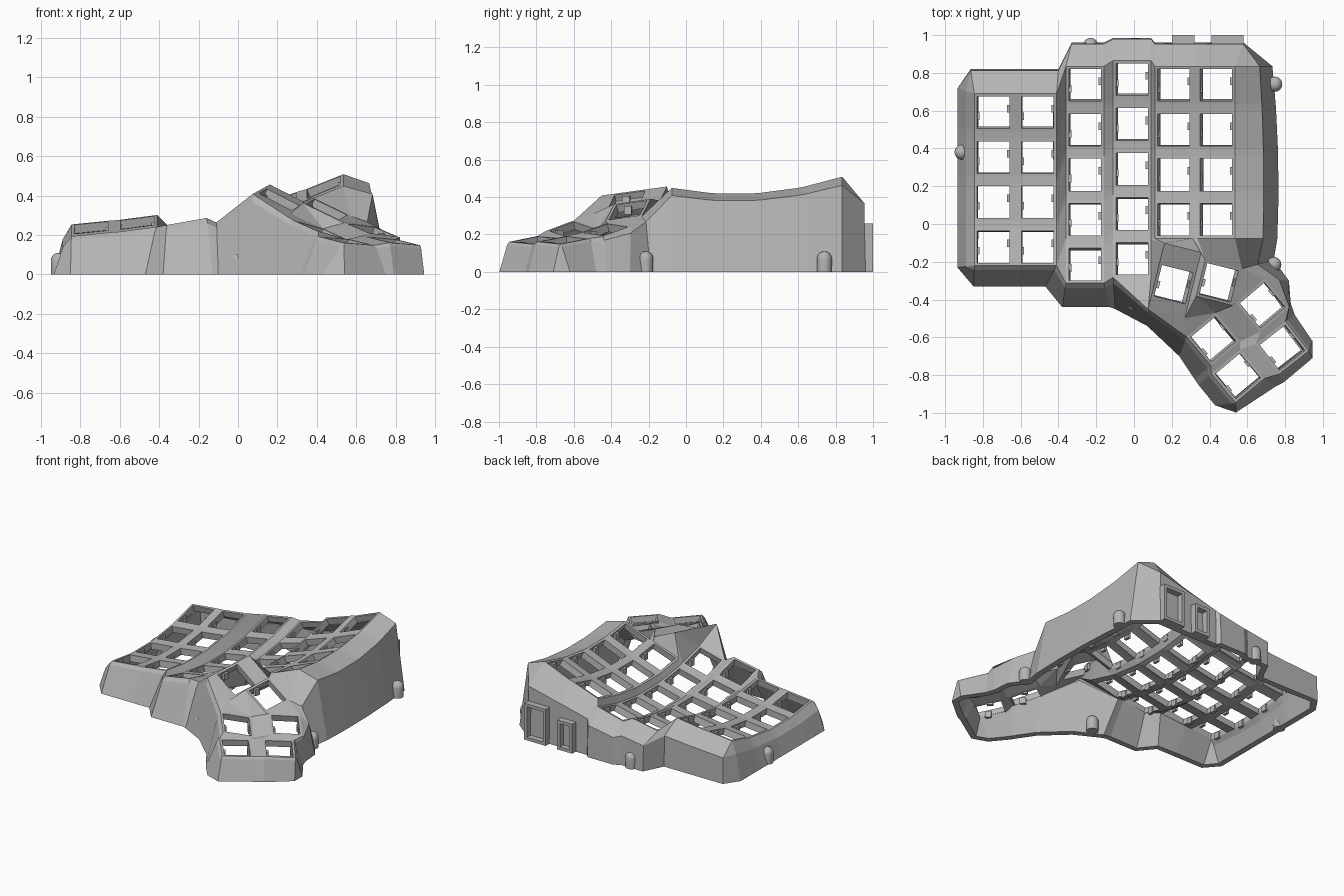
import bpy, bmesh, math
from mathutils import Vector, Matrix

cube = bpy.data.objects.get("Cube")
if cube:
    bpy.data.objects.remove(cube)

TONE = (0.46, 0.46, 0.46, 1)
grey = bpy.data.materials.new("matte grey")
grey.use_nodes = True
grey.diffuse_color = TONE
grey.node_tree.nodes["Principled BSDF"].inputs["Base Color"].default_value = TONE

OUTER, HOLE, THICK = 0.1, 0.085, 0.045


def finish(name, bm):
    mesh = bpy.data.meshes.new(name)
    bm.to_mesh(mesh)
    bm.free()
    mesh.materials.append(grey)
    obj = bpy.data.objects.new(name, mesh)
    bpy.context.collection.objects.link(obj)
    return obj


def add_box(bm, center, size, rot=0.0):
    m = Matrix.Translation(center) @ Matrix.Rotation(rot, 4, 'Z') @ Matrix.Diagonal((*size, 1))
    bmesh.ops.create_cube(bm, size=1, matrix=m)


shell = bmesh.new()
clips = bmesh.new()


def face(*pts):
    """Add a face, dropping repeated neighbouring points."""
    keep = [p for i, p in enumerate(pts) if (p - pts[i - 1]).length > 1e-5]
    if len(keep) > 2:
        shell.faces.new([shell.verts.new(p) for p in keep])


def key(x, y, z, gx, gy, degrees=0, front=OUTER, back=OUTER):
    """Frame around a square key hole; returns corners front-left, counter-clockwise."""
    turn = Matrix.Rotation(math.radians(degrees), 3, 'Z')

    def place(dx, dy, dz=0):
        d = turn @ Vector((dx, dy, 0))
        return Vector((x + d.x, y + d.y, z + dz + gx * d.x + gy * d.y))

    def ring(side, lo, hi):
        return [place(-side, -lo), place(side, -lo), place(side, hi), place(-side, hi)]
    outer, inner = ring(OUTER, front, back), ring(HOLE, HOLE, HOLE)
    for i in range(4):
        j = (i + 1) % 4
        face(outer[i], outer[j], inner[j], inner[i])
    # switch clips on both sides of the hole
    for s in (-1, 1):
        add_box(clips, place(s * (HOLE - 0.003), 0.02 * s, -0.035),
                (0.02, 0.04, 0.045), math.radians(degrees))
    return outer


# finger columns: x, y of back key, rows, lowest height, sideways slope
columns = [(-0.745, 0.59, 4, 0.175, 0.10), (-0.51, 0.59, 4, 0.20, 0.13),
           (-0.26, 0.735, 5, 0.18, 0.18), (-0.01, 0.765, 5, 0.20, 0.25),
           (0.21, 0.735, 4, 0.30, 0.34), (0.435, 0.735, 4, 0.38, 0.40)]
PITCH, BOWL = 0.237, 3.6
grid = []
for x, y_back, rows, z, slope in columns:
    col = []
    for r in range(rows):
        dy = (2 - r) * PITCH
        col.append(key(x, y_back - r * PITCH, z + dy * dy / BOWL, slope, 2 * dy / BOWL))
    grid.append(col)

# webs between rows, columns and corners
for c, col in enumerate(grid):
    for a, b in zip(col, col[1:]):
        face(b[3], b[2], a[1], a[0])
    if c + 1 < len(grid):
        pairs = list(zip(col, grid[c + 1]))
        for l, r in pairs:
            face(l[1], r[0], r[3], l[2])
        for (l, r), (l2, r2) in zip(pairs, pairs[1:]):
            face(l2[2], r2[3], r[0], l[1])
A, B, C, D, E, F = grid
face(B[3][1], C[4][0], C[4][3], C[3][0])

# thumb cluster
t1 = key(0.21, -0.32, 0.38, -0.45, 0.25, -14, front=0.16, back=0.2)
t2 = key(0.45, -0.31, 0.33, -0.42, 0.25, -14)
t3 = key(0.68, -0.43, 0.225, -0.25, 0.15, 40)
t4 = key(0.42, -0.61, 0.225, -0.35, 0.08, 40)
t5 = key(0.785, -0.655, 0.17, -0.15, 0.08, 38)
t6 = key(0.55, -0.805, 0.17, -0.15, 0.08, 40)
for web in (
        (t1[1], t2[0], t2[3], t1[2]), (t4[1], t3[0], t3[3], t4[2]),
        (t6[1], t5[0], t5[3], t6[2]), (t6[3], t6[2], t4[1], t4[0]),
        (t5[3], t5[2], t3[1], t3[0]), (t6[2], t5[3], t3[0], t4[1]),
        (t1[0], t4[3], t1[1]), (t1[1], t4[3], t4[2]), (t1[1], t4[2], t2[0]),
        (t2[0], t4[2], t3[3], t2[1]), (t2[1], t3[3], t3[2], t2[2]),
        (D[4][0], t1[0], D[4][1]),
        (D[4][1], t1[0], t1[3]), (D[4][1], t1[3], D[4][2]),
        (D[4][2], t1[3], E[3][0]), (D[3][1], D[4][2], E[3][0]),
        (E[3][0], t1[3], t1[2], E[3][1]), (E[3][1], t1[2], t2[3]),
        (E[3][1], t2[3], F[3][0]), (F[3][0], t2[3], t2[2], F[3][1])):
    face(*web)

# skirt: plate edge point, ground point, shoulder reach, shoulder drop
skirt = []


def edge(p, x, y, reach, drop):
    skirt.append((p, Vector((x, y, 0)), reach, drop))


for k in A:
    for p in (k[3], k[0]):
        edge(p, -0.935, p.y * 1.04, 0.5, 0.3)
FRONT = (0.2, 0.1)
for p, x, y in ((A[3][0], -0.85, -0.33), (A[3][1], -0.64, -0.33), (B[3][0], -0.6, -0.33),
                (B[3][1], -0.47, -0.33), (C[4][0], -0.38, -0.44), (C[4][1], -0.13, -0.44),
                (D[4][0], -0.1, -0.45), (t1[0], 0.07, -0.54),
                (t4[3], 0.24, -0.70), (t4[0], 0.32, -0.82), (t6[3], 0.34, -0.85),
                (t6[0], 0.43, -0.96), (t6[0], 0.54, -0.998), (t6[1], 0.75, -0.86),
                (t5[0], 0.79, -0.84), (t5[1], 0.945, -0.71), (t5[1], 0.945, -0.62),
                (t5[2], 0.85, -0.48), (t3[1], 0.83, -0.42)):
    edge(p, x, y, *FRONT)
edge(t3[2], 0.82, -0.30, 0.6, 0.15)
edge(t2[2], 0.74, -0.19, 0.5, 0.1)
for k in reversed(F):
    for p in (k[1], k[2]):
        edge(p, 0.765 - 0.08 * (p.y - 0.2) ** 2, p.y, 0.66, 0.09)
BACK = (0.95, 0.28)
edge(F[0][2], 0.58, 0.96, *BACK)
for col, y in ((F, 0.96), (E, 0.96), (D, 0.985), (C, 0.96)):
    for p in ((col[0][3],) if col is F else (col[0][2], col[0][3])):
        edge(p, p.x + (0.03 if p is C[0][3] else 0), y, *BACK)
edge(B[0][2], -0.4, 0.82, *BACK)
for p in (B[0][3], A[0][2], A[0][3]):
    edge(p, p.x - (0.02 if p is A[0][3] else 0), 0.82, *BACK)


def shoulder(p, g, reach, drop):
    q = p.lerp(g, reach)
    q.z = p.z * (1 - drop)
    return q


for a, b in zip(skirt, skirt[1:] + skirt[:1]):
    sa, sb = shoulder(*a), shoulder(*b)
    face(a[0], sa, sb, b[0])
    face(sa, a[1], b[1], sb)

bmesh.ops.remove_doubles(shell, verts=shell.verts, dist=0.0005)
bmesh.ops.recalc_face_normals(shell, faces=shell.faces)
if sum(f.normal.z * f.calc_area() for f in shell.faces) < 0:
    bmesh.ops.reverse_faces(shell, faces=shell.faces)
case = finish("case_shell", shell)
solid = case.modifiers.new("thickness", 'SOLIDIFY')
solid.thickness = THICK
solid.offset = -1
bpy.context.view_layer.objects.active = case
bpy.ops.object.modifier_apply(modifier=solid.name)
# level the bottom rim
for v in case.data.vertices:
    if v.co.z < 0.03:
        v.co.z = 0
finish("switch_clips", clips)

# screw posts with rounded tops
for i, (x, y) in enumerate(((-0.91, 0.38), (-0.23, 0.945), (0.745, 0.74), (0.74, -0.215), (0.0, -0.42))):
    bm = bmesh.new()
    r, h = 0.04, 0.07
    bmesh.ops.create_uvsphere(bm, u_segments=24, v_segments=12, radius=r)
    for v in bm.verts:
        v.co.z = h + v.co.z if v.co.z > -0.001 else 0
    bmesh.ops.translate(bm, verts=bm.verts, vec=(x, y, 0))
    post = finish("screw_post_%d" % (i + 1), bm)
    for p in post.data.polygons:
        p.use_smooth = abs(p.normal.z) < 0.999

# framed sockets on the back wall
for name, x0, x1, top in (("wide_socket", 0.41, 0.58, 0.26), ("narrow_socket", 0.2, 0.32, 0.21)):
    bm = bmesh.new()
    w, rim, y, d = x1 - x0, 0.022, 0.965, 0.07
    for x in (x0 + rim / 2, x1 - rim / 2):
        add_box(bm, (x, y, top / 2), (rim, d, top))
    for z in (rim / 2, top - rim / 2):
        add_box(bm, ((x0 + x1) / 2, y, z), (w - 2 * rim, d, rim))
    finish(name + "_frame", bm)
